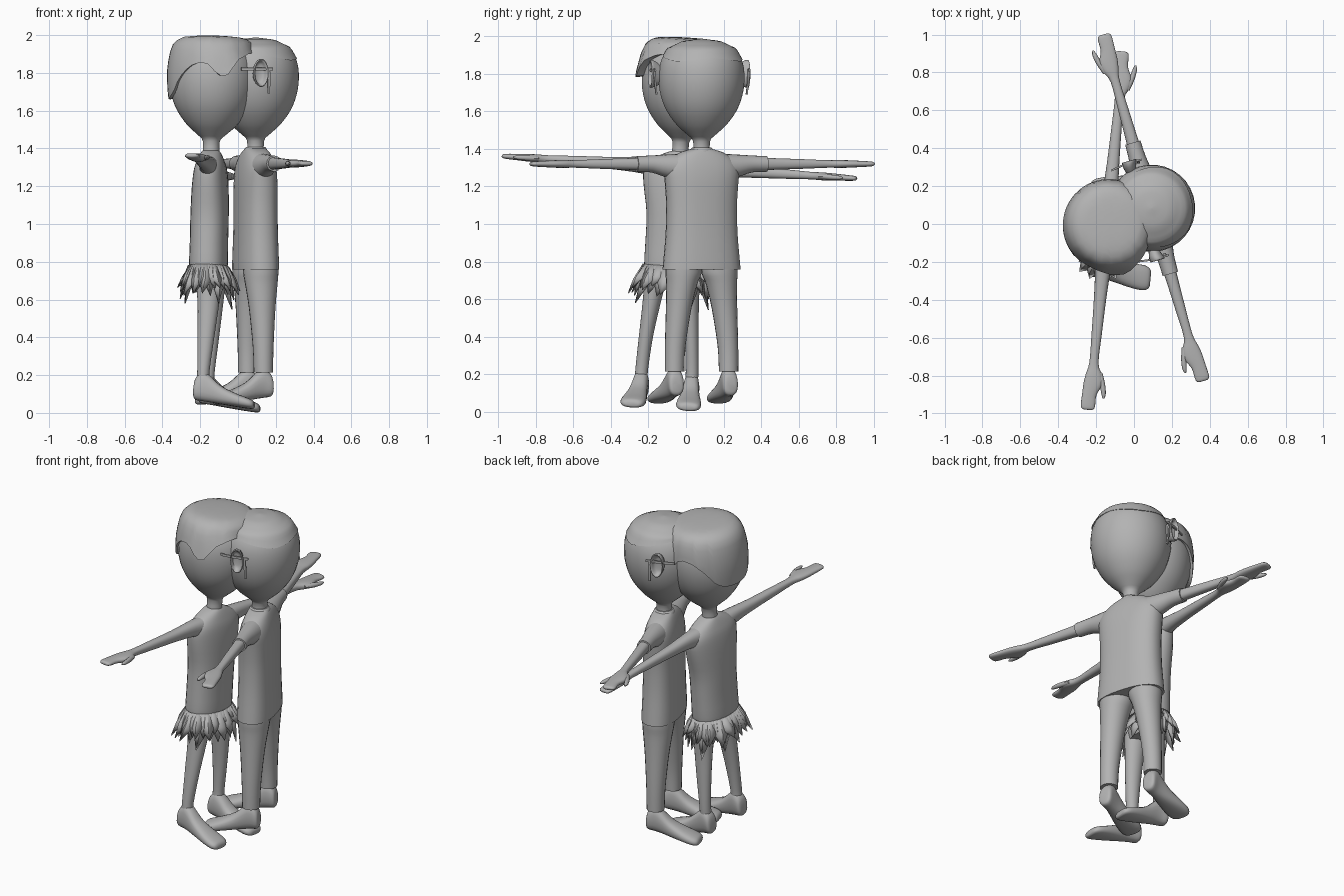
import bpy, bmesh, math, random
from mathutils import Matrix, Vector

if "Cube" in bpy.data.objects:
    bpy.data.objects.remove(bpy.data.objects["Cube"])
random.seed(4)

grey = bpy.data.materials.new("plain grey")
grey.diffuse_color = (0.45, 0.45, 0.45, 1)
grey.use_nodes = True
grey.node_tree.nodes["Principled BSDF"].inputs["Base Color"].default_value = grey.diffuse_color


def finish(name, bm, M):
    bmesh.ops.recalc_face_normals(bm, faces=bm.faces)
    me = bpy.data.meshes.new(name)
    bm.to_mesh(me)
    bm.free()
    me.transform(M)
    me.materials.append(grey)
    ob = bpy.data.objects.new(name, me)
    bpy.context.collection.objects.link(ob)
    return ob


def smooth(rings, k=3):
    """Catmull-Rom interpolation between rings."""
    out = []
    for i in range(len(rings) - 1):
        p0, p1 = rings[max(i - 1, 0)], rings[i]
        p2, p3 = rings[i + 1], rings[min(i + 2, len(rings) - 1)]
        for j in range(k):
            t = j / k
            out.append([0.5 * (2 * b + (c - a) * t + (2 * a - 5 * b + 4 * c - d) * t * t
                               + (3 * b - a - 3 * c + d) * t ** 3)
                        for a, b, c, d in zip(p0, p1, p2, p3)])
    return out + [list(rings[-1])]


def loft(name, rings, axis, M, s=1, n=20, p=2.0, k=3):
    """Rings (t, a, b, ra, rb) along an axis; s=-1 mirrors left to right."""
    bm = bmesh.new()
    loops = []
    for t, a, b, ra, rb in smooth(rings, k):
        loop = []
        for i in range(n):
            c, q = math.cos(2 * math.pi * i / n), math.sin(2 * math.pi * i / n)
            u = a + max(ra, 0.001) * math.copysign(abs(c) ** (2 / p), c)
            v = b + max(rb, 0.001) * math.copysign(abs(q) ** (2 / p), q)
            co = [u, v]
            co.insert(axis, t)
            co[1] *= s
            loop.append(bm.verts.new(co))
        loops.append(loop)
    for l0, l1 in zip(loops, loops[1:]):
        for i in range(n):
            bm.faces.new((l0[i], l0[(i + 1) % n], l1[(i + 1) % n], l1[i]))
    bm.faces.new(loops[0])
    bm.faces.new(loops[-1])
    return finish(name, bm, M)


def lerp(table, x):
    for (x0, y0), (x1, y1) in zip(table, table[1:]):
        if x <= x1:
            return y0 + (y1 - y0) * (x - x0) / (x1 - x0)
    return table[-1][1]


HEAD = [(1.35, .047), (1.44, .045), (1.475, .075), (1.525, .13), (1.6, .185), (1.68, .217),
        (1.77, .23), (1.86, .22), (1.93, .18), (1.97, .1), (1.983, .0)]


def head_cover(name, M, profile, edge, flare=0.0, n=48, m=12):
    """Shell over the head from the crown to an edge height that varies round it."""
    bm = bmesh.new()
    cols = []
    L = len(profile)
    for i in range(n):
        ang = 2 * math.pi * i / n
        deg = math.degrees(ang)
        d = min(deg, 360 - deg)
        ze = lerp(edge, d)
        lift = flare * max(0, 1 - abs(deg - 295) / 50)
        col = []
        prof = [q for q in profile if q[0] > ze + .005] + [(ze, lerp(profile[::-1], ze))]
        for j in range(m):
            f = j / (m - 1) * (len(prof) - 1)
            a = min(int(f), len(prof) - 2)
            z, r = [u + (v - u) * (f - a) for u, v in zip(prof[a], prof[a + 1])]
            r += lift * (j / (m - 1)) ** 2
            col.append((max(r, .002), z))
        col.append((lerp(HEAD, ze) - .01, ze + .005))
        cols.append([bm.verts.new((r * math.cos(ang), r * math.sin(ang), z)) for r, z in col])
    for i in range(n):
        a, b = cols[i], cols[(i + 1) % n]
        for j in range(m):
            bm.faces.new((a[j], a[j + 1], b[j + 1], b[j]))
    bm.faces.new([c[0] for c in cols])
    return finish(name, bm, M)


def shared_parts(tag, M, foot_y, foot_z, arm_z):
    loft(tag + "_head", [(z, 0, 0, r, r) for z, r in HEAD], 2, M, n=32)
    for s, side in ((1, "left"), (-1, "right")):
        # arm with flat hand and thumb
        loft(f"{tag}_{side}_arm", [(.1, 0, arm_z - .01, .055, .06), (.2, 0, arm_z, .042, .045),
             (.35, 0, arm_z, .033, .033), (.55, 0, arm_z, .027, .026), (.7, 0, arm_z, .024, .02),
             (.76, .006, arm_z, .042, .021), (.81, .006, arm_z, .05, .02), (.87, -.008, arm_z, .038, .017),
             (.925, -.01, arm_z, .038, .014), (.945, -.01, arm_z, .033, .011),
             (.952, -.01, arm_z, .02, .005)], 1, M, s, p=2.4)
        loft(f"{tag}_{side}_thumb", [(.75, .03, arm_z, .02, .014), (.81, .055, arm_z, .015, .014),
             (.86, .066, arm_z, .012, .011), (.885, .068, arm_z, .004, .004)], 1, M, s, n=10)
        # foot sloping down to a wide toe: x, bottom, top, half width
        shape = [(-.05, .085, .13, .025), (-.04, .065, .18, .04), (0, .058, .215, .042),
                 (.04, .052, .19, .044), (.1, .042, .138, .052), (.18, .03, .1, .064),
                 (.24, .022, .078, .066), (.268, .022, .065, .054), (.277, .03, .05, .035)]
        loft(f"{tag}_{side}_foot", [(x, foot_y + .06 * max(x, 0), (b + t) / 2 + foot_z, w, (t - b) / 2)
             for x, b, t, w in shape], 0, M, s, p=2.5)


R = lambda d, ax: Matrix.Rotation(math.radians(d), 4, ax)
A = Matrix.Translation((-.175, -.115, 0)) @ R(-5.5, 'Z') @ R(-3.6, 'X') @ R(1, 'Y')
B = Matrix.Translation((.093, .083, 0)) @ R(196, 'Z')
shared_parts("skirted_figure", A, .135, -.004, 1.305)
shared_parts("trousered_figure", B, .15, .022, 1.32)

# skirted figure: torso, legs
loft("skirted_figure_torso", [(.66, 0, 0, .08, .13), (.76, 0, 0, .1, .155), (.9, 0, 0, .1, .157),
     (1.05, 0, 0, .1, .16), (1.2, 0, 0, .095, .185), (1.29, 0, 0, .085, .19), (1.34, 0, 0, .07, .15),
     (1.375, 0, 0, .055, .085), (1.39, 0, 0, .045, .045)], 2, A, p=2.3, n=28)
for s, side in ((1, "left"), (-1, "right")):
    loft(f"skirted_figure_{side}_leg", [(.16, 0, .135, .034, .034), (.22, 0, .135, .033, .034),
         (.4, .008, .122, .045, .038), (.6, .015, .1, .06, .05), (.76, .01, .085, .08, .065)], 2, A, s)

# leaf skirt in three flaring layers
bm = bmesh.new()
for layer in range(3):
    n = 15
    for i in range(n):
        a = 2 * math.pi * (i + layer / 3) / n
        f = random.uniform(.75, 1.3)
        drop, out = (.1 + .035 * layer) * f, .06 * random.uniform(.6, 1.35)

        def pt(da, o, z):
            return bm.verts.new(((.1 + o) * math.cos(a + da), (.156 + o) * math.sin(a + da), z))
        w = .24
        t0, t1, t2 = pt(-w, .003, .775), pt(0, .008, .78), pt(w, .003, .775)
        m0, m1, m2 = (pt(-w * .95, out * .5, .775 - drop * .55), pt(0, out * .5 + .014, .775 - drop * .5),
                      pt(w * .95, out * .5, .775 - drop * .55))
        e = pt(random.uniform(-.08, .08), out, .775 - drop)
        for q in ((t0, t1, m1, m0), (t1, t2, m2, m1), (m0, m1, e), (m1, m2, e)):
            bm.faces.new(q)
skirt = finish("leaf_skirt", bm, A)
sol = skirt.modifiers.new("thickness", 'SOLIDIFY')
sol.thickness = .006

# full flat-topped hair with wavy lower edge
head_cover("swept_hair", A, [(1.998, 0), (1.996, .1), (1.988, .17), (1.96, .212), (1.9, .233),
           (1.82, .243), (1.74, .242), (1.6, .225)],
           [(0, 1.92), (35, 1.9), (56, 1.86), (66, 1.78), (78, 1.77), (88, 1.83), (100, 1.845),
            (115, 1.825), (130, 1.77), (145, 1.69), (160, 1.665), (180, 1.66)], flare=.03)

# trousered figure: shirt, collar, sleeves, trousers
loft("shirt", [(.758, 0, 0, .108, .212), (.8, 0, 0, .108, .208), (.95, 0, 0, .104, .195),
     (1.1, 0, 0, .102, .192), (1.22, 0, 0, .1, .2), (1.29, 0, 0, .092, .205), (1.34, 0, 0, .08, .18),
     (1.38, 0, 0, .065, .12), (1.4, 0, 0, .052, .055)], 2, B, p=2.4, n=28)
loft("collar", [(1.375, 0, 0, .062, .066), (1.395, 0, 0, .06, .062), (1.408, 0, 0, .05, .05)], 2, B)
for s, side in ((1, "left"), (-1, "right")):
    loft(f"{side}_sleeve", [(.1, 0, 1.3, .07, .075), (.2, 0, 1.31, .056, .06), (.28, 0, 1.32, .045, .045),
         (.36, 0, 1.32, .042, .042)], 1, B, s)
    loft(f"{side}_trouser_leg", [(.215, 0, .15, .051, .052), (.35, 0, .146, .055, .055),
         (.55, 0, .127, .07, .068), (.68, 0, .11, .086, .083), (.74, 0, .1, .093, .097),
         (.8, 0, .1, .095, .095)], 2, B, s)
    # ears and glasses arms
    loft(f"{side}_ear", [(.19, .05, 1.79, .02, .035), (.24, .05, 1.8, .034, .066), (.268, .045, 1.8, .04, .075),
         (.272, .047, 1.8, .034, .066), (.25, .052, 1.8, .024, .05), (.245, .052, 1.8, .003, .01)],
         1, B, s, n=18)
    loft(f"{side}_glasses_arm", [(-.02, .262, 1.82, .005, .008), (.06, .262, 1.82, .005, .008),
         (.15, .25, 1.82, .005, .008)], 0, B, s, n=8, p=4)
    loft(f"{side}_glasses_hook", [(1.69, .0, .25, .007, .005), (1.76, .0, .258, .008, .005),
         (1.825, .004, .262, .009, .005)], 2, B, s, n=8, p=4)

# thin close-fitting hair cap
head_cover("close_cropped_hair", B, [(1.988, 0), (1.976, .1), (1.936, .185), (1.865, .226), (1.77, .237)],
           [(0, 1.93), (60, 1.915), (90, 1.89), (130, 1.865), (180, 1.885)])

for ob in bpy.data.objects:
    ob.select_set(True)
    bpy.context.view_layer.objects.active = ob
bpy.ops.object.shade_smooth_by_angle(angle=math.radians(40))
